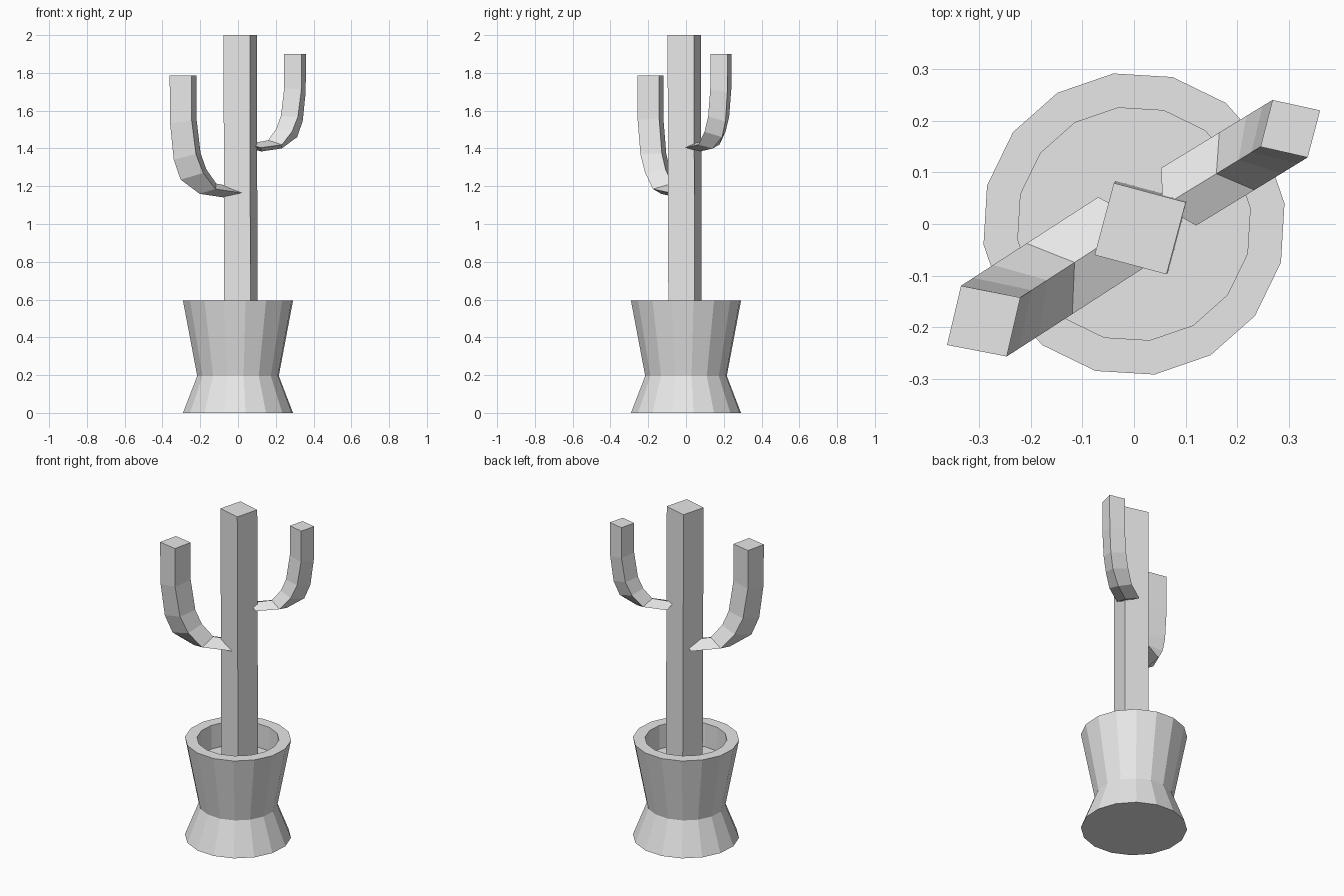
import bpy, bmesh
from math import sin, cos, radians, tau
from mathutils import Vector

cube = bpy.data.objects.get("Cube")
if cube:
    bpy.data.objects.remove(cube, do_unlink=True)

grey = bpy.data.materials.new("plain_grey")
grey.use_nodes = True
grey.diffuse_color = (0.8, 0.8, 0.8, 1)
grey.node_tree.nodes["Principled BSDF"].inputs["Base Color"].default_value = (0.8, 0.8, 0.8, 1)


def loft(name, rings):
    """Bridge equal-sized rings of points and cap both ends."""
    bm = bmesh.new()
    loops = [[bm.verts.new(p) for p in ring] for ring in rings]
    for a, b in zip(loops, loops[1:]):
        n = len(a)
        for i in range(n):
            j = (i + 1) % n
            bm.faces.new((a[i], a[j], b[j], b[i]))
    bm.faces.new(loops[0])
    bm.faces.new(loops[-1])
    bmesh.ops.recalc_face_normals(bm, faces=bm.faces)
    mesh = bpy.data.meshes.new(name)
    bm.to_mesh(mesh)
    bm.free()
    mesh.materials.append(grey)
    obj = bpy.data.objects.new(name, mesh)
    bpy.context.collection.objects.link(obj)
    return obj


def ring(sides, radius, z, turn, cx=0, cy=0):
    angles = [radians(turn) + tau * i / sides for i in range(sides)]
    return [Vector((cx + radius * cos(a), cy + radius * sin(a), z)) for a in angles]


# Waisted pot with a thick rim and a sunken soil level
pot_profile = [(0.294, 0), (0.218, 0.196), (0.294, 0.594), (0.227, 0.594), (0.227, 0.45)]
loft("pot", [ring(16, r, z, 7.8) for r, z in pot_profile])

# Square trunk, leaning very slightly
loft("trunk", [ring(4, 0.102, 0.44, 30, 0.015, -0.005),
               ring(4, 0.102, 2.0, 30, 0.012, -0.009)])

# Arm rings, tip to root: reach and height of the outer, side and inner edges
ARM = [
    ((0.431, 1.785), (0.346, 1.785), (0.262, 1.785)),
    ((0.428, 1.530), (0.345, 1.550), (0.262, 1.560)),
    ((0.405, 1.340), (0.318, 1.370), (0.236, 1.375)),
    ((0.362, 1.235), (0.272, 1.270), (0.200, 1.290)),
    ((0.243, 1.160), (0.195, 1.185), (0.137, 1.214)),
    ((0.085, 1.140), (0.030, 1.165), (-0.015, 1.190)),
]


def arm(name, heading, scale, tip_reach, tip_z):
    """Upturned diamond-section arm, scaled about the centre of its tip."""
    out = Vector((cos(radians(heading)), sin(radians(heading)), 0))
    side = Vector((-out.y, out.x, 0)) * 0.0815 * scale
    base_reach, base_z = ARM[0][1]

    def place(p):
        reach = tip_reach + scale * (p[0] - base_reach)
        return out * reach + Vector((0, 0, tip_z + scale * (p[1] - base_z)))

    rings = []
    for outer, mid, inner in ARM:
        rings.append([place(outer), place(mid) + side, place(inner), place(mid) - side])
    loft(name, rings)


arm("right_arm", 212.9, 1.0, 0.346, 1.785)
arm("left_arm", 31.4, 0.8, 0.354, 1.90)
